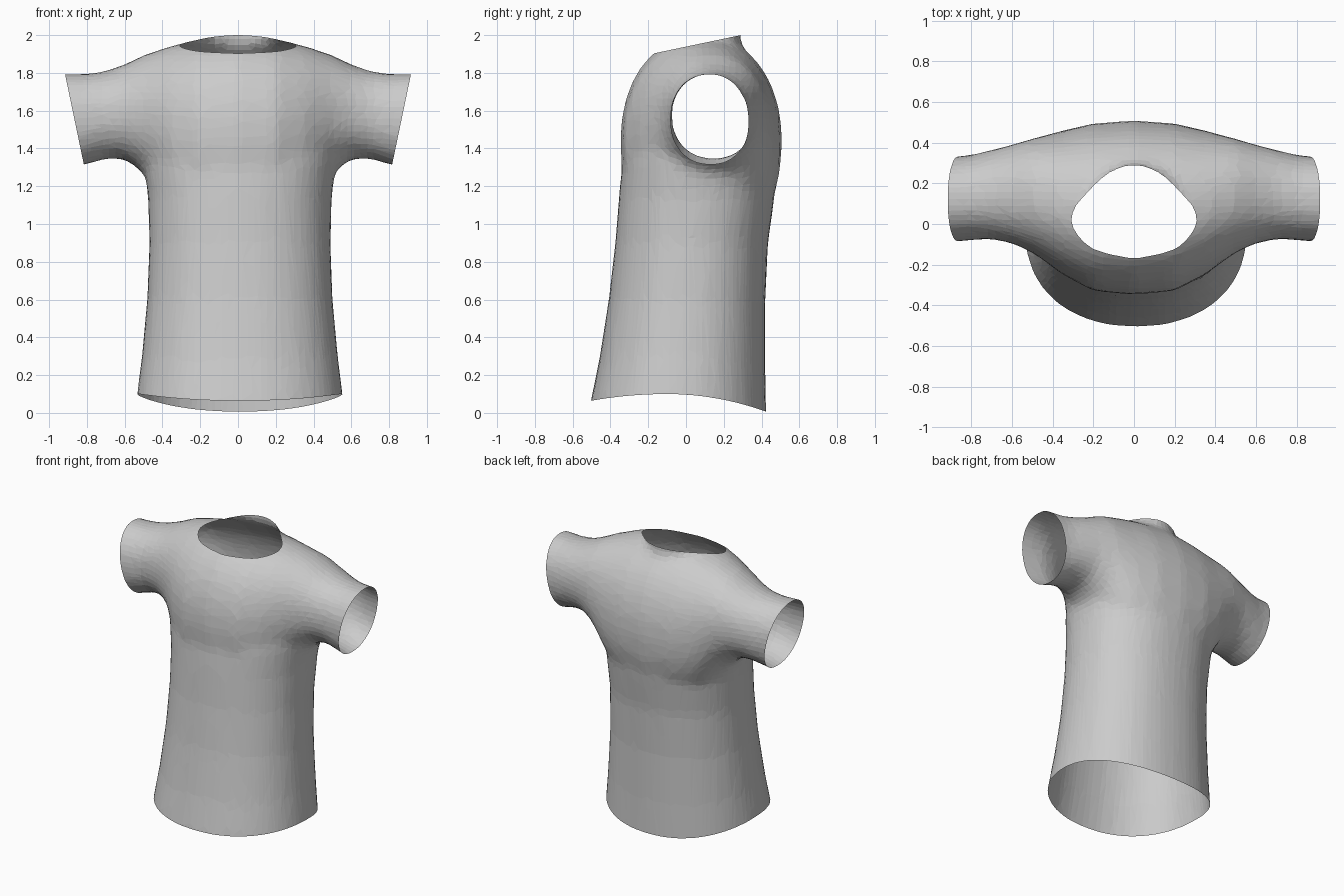
import bpy, bmesh, math
from mathutils import Vector

cube = bpy.data.objects.get("Cube")
if cube:
    bpy.data.objects.remove(cube)

SIDES = 32


def oval(a0, a1, b0, b1, power):
    """Superellipse points filling the box a0..a1 by b0..b1."""
    pts = []
    for i in range(SIDES):
        t = math.tau * i / SIDES
        c, s = math.cos(t), math.sin(t)
        a = math.copysign(abs(c) ** (2 / power), c)
        b = math.copysign(abs(s) ** (2 / power), s)
        pts.append(((a0 + a1) / 2 + a * (a1 - a0) / 2, (b0 + b1) / 2 + b * (b1 - b0) / 2))
    return pts


def loft(bm, rings):
    """Closed tube through the rings, capped at both ends."""
    loops = [[bm.verts.new(p) for p in ring] for ring in rings]
    for lo, hi in zip(loops, loops[1:]):
        for i in range(SIDES):
            j = (i + 1) % SIDES
            bm.faces.new((lo[i], lo[j], hi[j], hi[i]))
    bm.faces.new(loops[0])
    bm.faces.new(loops[-1])


bm = bmesh.new()

# Torso: height, half width, front, back
torso = [(-0.2, 0.575, -0.55, 0.43), (0.1, 0.545, -0.505, 0.425), (0.3, 0.52, -0.46, 0.42),
         (0.6, 0.492, -0.41, 0.42), (0.9, 0.48, -0.375, 0.435), (1.15, 0.488, -0.355, 0.47),
         (1.35, 0.515, -0.335, 0.495), (1.5, 0.49, -0.28, 0.45)]
loft(bm, [[(x + 0.01, y, z) for x, y in oval(-w, w, y0, y1, 2.2)] for z, w, y0, y1 in torso])

# Shoulders and sleeves: distance from centre, front, back, underside, top
arm = [(0, -0.35, 0.51, 0.86, 2.0), (0.2, -0.33, 0.495, 0.9, 1.98), (0.35, -0.25, 0.46, 1.02, 1.945),
       (0.5, -0.14, 0.42, 1.27, 1.895), (0.6, -0.095, 0.39, 1.345, 1.845), (0.7, -0.075, 0.365, 1.345, 1.81),
       (0.8, -0.08, 0.34, 1.315, 1.795), (0.9, -0.09, 0.33, 1.29, 1.795), (1.05, -0.1, 0.33, 1.26, 1.8)]
span = [(-s[0], *s[1:]) for s in reversed(arm[1:])] + arm
loft(bm, [[(x, y, z) for y, z in oval(y0, y1, z0, z1, 2.15)] for x, y0, y1, z0, z1 in span])

# Neck stub
loft(bm, [[(x, y, z) for x, y in oval(-0.2, 0.2, -0.09, 0.29, 2)] for z in (1.7, 2.2)])

bmesh.ops.recalc_face_normals(bm, faces=bm.faces)
mesh = bpy.data.meshes.new("shirt")
bm.to_mesh(mesh)
bm.free()
shirt = bpy.data.objects.new("shirt", mesh)
bpy.context.collection.objects.link(shirt)

# Fuse the volumes into one softly blended skin
fuse = shirt.modifiers.new("fuse", 'REMESH')
fuse.mode = 'VOXEL'
fuse.voxel_size = 0.035
soften = shirt.modifiers.new("soften", 'SMOOTH')
soften.factor = 0.5
soften.iterations = 5
facets = shirt.modifiers.new("facets", 'DECIMATE')
facets.ratio = 0.3
skin = bpy.data.meshes.new_from_object(shirt.evaluated_get(bpy.context.evaluated_depsgraph_get()))
shirt.modifiers.clear()

# Cut the openings: hem, neck, both cuffs
bm = bmesh.new()
bm.from_mesh(skin)
cuts = [((0, 0, 0.1), (0, 0, -1)), ((0, 0.1, 1.96), (0, -0.21, 1)),
        ((0.915, 0, 1.79), (0.48, 0, -0.1)), ((-0.915, 0, 1.79), (-0.48, 0, -0.1))]
for co, no in cuts:
    bmesh.ops.bisect_plane(bm, geom=bm.verts[:] + bm.edges[:] + bm.faces[:],
                           plane_co=co, plane_no=Vector(no).normalized(), clear_outer=True)

# Dip the hem at front and back
for v in bm.verts:
    fade = max(0, 1 - (v.co.z - 0.1) / 0.6)
    depth = 0.22 if v.co.y < -0.1 else 0.34
    v.co.z -= fade * depth * (v.co.y + 0.1) ** 2
for f in bm.faces:
    f.smooth = False
bm.to_mesh(skin)
bm.free()
shirt.data = skin
bpy.data.meshes.remove(mesh)
skin.name = "shirt"

# Cloth colour
cloth = bpy.data.materials.new("grey cloth")
cloth.use_nodes = True
colour = (0.6, 0.6, 0.6, 1)
cloth.diffuse_color = colour
cloth.node_tree.nodes["Principled BSDF"].inputs["Base Color"].default_value = colour
skin.materials.clear()
skin.materials.append(cloth)
